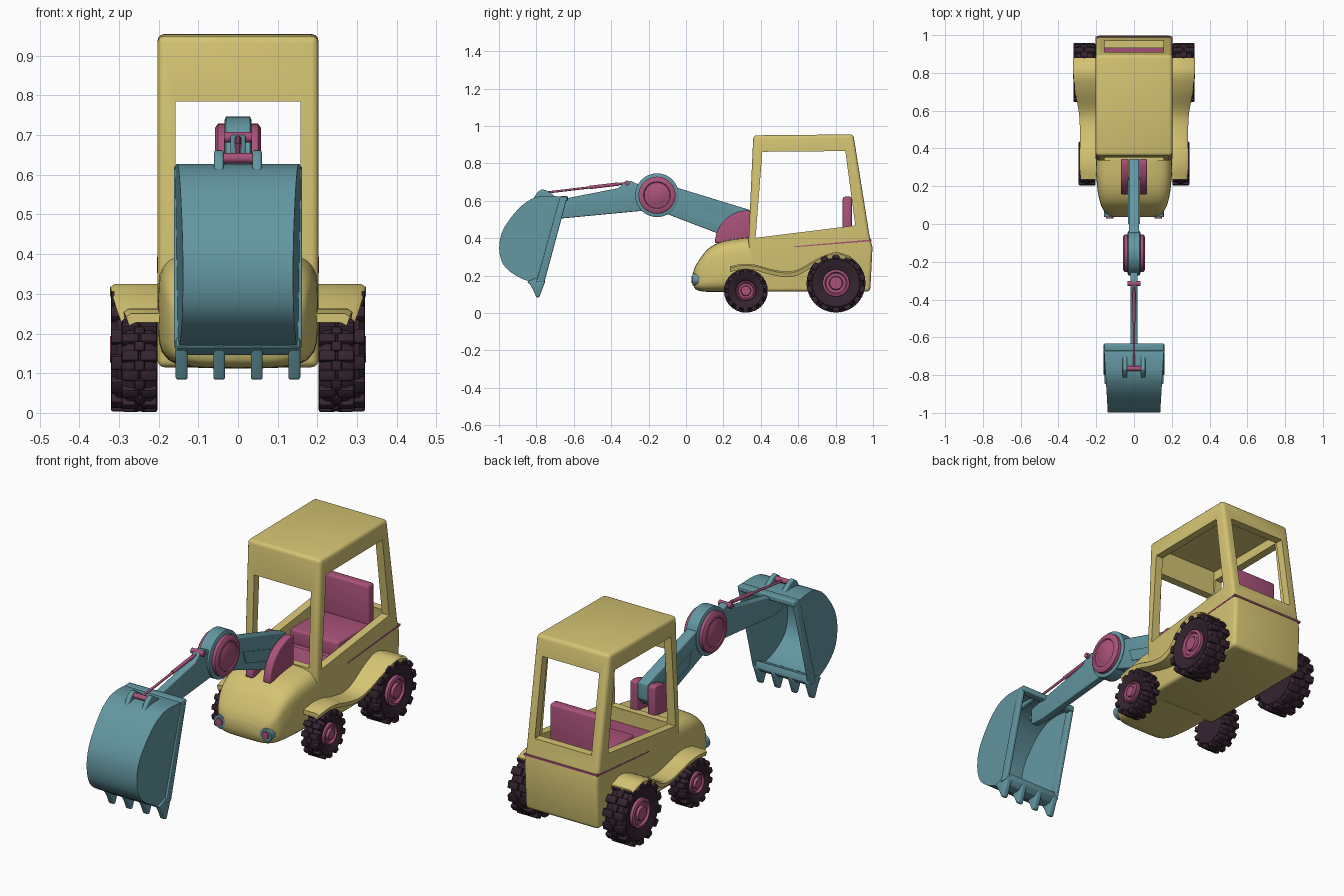
import bpy, bmesh, math
from mathutils import Vector, Matrix

if "Cube" in bpy.data.objects:
    bpy.data.objects.remove(bpy.data.objects["Cube"])

def material(name, rgb):
    m = bpy.data.materials.new(name)
    m.diffuse_color = (*rgb, 1)
    m.use_nodes = True
    m.node_tree.nodes["Principled BSDF"].inputs["Base Color"].default_value = m.diffuse_color
    return m

YELLOW = material("yellow", (0.66, 0.55, 0.17))
TEAL = material("teal", (0.125, 0.31, 0.36))
PINK = material("pink", (0.40, 0.085, 0.195))
DARK = material("dark_rubber", (0.035, 0.018, 0.030))

def bake(o):
    """Apply all modifiers of an object."""
    dg = bpy.context.evaluated_depsgraph_get()
    me = bpy.data.meshes.new_from_object(o.evaluated_get(dg))
    o.modifiers.clear()
    o.data = me

def finish(bm, name, mat, bevel=0, angle=38, segs=3):
    bmesh.ops.remove_doubles(bm, verts=bm.verts, dist=1e-5)
    bmesh.ops.recalc_face_normals(bm, faces=bm.faces)
    me = bpy.data.meshes.new(name)
    bm.to_mesh(me)
    bm.free()
    me.materials.append(mat)
    o = bpy.data.objects.new(name, me)
    bpy.context.collection.objects.link(o)
    if bevel:
        b = o.modifiers.new("bevel", 'BEVEL')
        b.width, b.segments, b.limit_method = bevel, segs, 'ANGLE'
        b.angle_limit = math.radians(35)
        bake(o)
    smooth(o, angle)
    return o

def smooth(o, angle=38):
    bpy.ops.object.select_all(action='DESELECT')
    o.select_set(True)
    bpy.context.view_layer.objects.active = o
    bpy.ops.object.shade_smooth_by_angle(angle=math.radians(angle))

def loft(name, rings, mat, caps=True, **kw):
    """Skin closed rings of points."""
    bm = bmesh.new()
    vs = [[bm.verts.new(p) for p in r] for r in rings]
    for a, b in zip(vs, vs[1:]):
        for i in range(len(a)):
            j = (i + 1) % len(a)
            bm.faces.new((a[i], a[j], b[j], b[i]))
    if caps:
        bm.faces.new(vs[0])
        bm.faces.new(vs[-1])
    return finish(bm, name, mat, **kw)

def prism(name, yz, x0, x1, mat, **kw):
    """Side profile (y, z) extruded across x."""
    return loft(name, [[(x, y, z) for y, z in yz] for x in (x0, x1)], mat, **kw)

def box(name, x0, x1, y0, y1, z0, z1, mat, **kw):
    return prism(name, [(y0, z0), (y1, z0), (y1, z1), (y0, z1)], x0, x1, mat, **kw)

def lathe(name, xr, y, z, mat, n=40, **kw):
    """Profile (x, radius) turned about an x-parallel axis."""
    ring = [(math.cos(2 * math.pi * i / n), math.sin(2 * math.pi * i / n)) for i in range(n)]
    return loft(name, [[(x, y + r * c, z + r * s) for c, s in ring] for x, r in xr], mat, **kw)

def rod(name, p, q, r, mat):
    p, q = Vector(p), Vector(q)
    bm = bmesh.new()
    m = Matrix.Translation((p + q) / 2) @ (q - p).to_track_quat('Z', 'Y').to_matrix().to_4x4()
    bmesh.ops.create_cone(bm, cap_ends=True, segments=16, radius1=r, radius2=r,
                          depth=(q - p).length, matrix=m)
    return finish(bm, name, mat)

def curve(pts, n=5):
    """Catmull-Rom smoothing of a polyline."""
    p = [Vector(v) for v in pts]
    p = [2 * p[0] - p[1]] + p + [2 * p[-1] - p[-2]]
    out = []
    for a, b, c, d in zip(p, p[1:], p[2:], p[3:]):
        for k in range(n):
            t = k / n
            out.append(0.5 * (2 * b + (c - a) * t + (2 * a - 5 * b + 4 * c - d) * t * t
                              + (3 * b - a - 3 * c + d) * t ** 3))
    return out + [p[-2]]

# Cab: beveled solid with the cavity and windows cut out
cab = prism("cab", [(.335, .115), (.335, .40), (.36, .95), (.895, .955), (.98, .42), (.997, .35),
                    (.985, .115)], -.203, .203, YELLOW, bevel=.018)
cutters = [
    prism("side_window_cutter", [(.372, .402), (.408, .862), (.852, .866), (.905, .468)], -.4, .4, YELLOW),
    prism("cavity_cutter", [(.372, .32), (.372, .40), (.40, .91), (.86, .912), (.935, .45), (.94, .37)],
          -.163, .163, YELLOW),
    box("front_window_cutter", -.157, .157, .2, .45, .408, .785, YELLOW),
    box("rear_window_cutter", -.157, .157, .8, 1.2, .472, .86, YELLOW)]
for c in cutters:
    b = cab.modifiers.new("cut", 'BOOLEAN')
    b.operation, b.object, b.solver = 'DIFFERENCE', c, 'EXACT'
bake(cab)
for c in cutters:
    bpy.data.objects.remove(c)
smooth(cab, 35)

# Hood: lofted rounded sections (y, half width, bottom, top)
def section(y, w, zb, zt, n=40, e=2 / 4.5):
    f = lambda v: math.copysign(abs(v) ** e, v)
    a = [2 * math.pi * i / n for i in range(n)]
    return [(w * f(math.cos(t)), y, (zb + zt) / 2 + (zt - zb) / 2 * f(math.sin(t))) for t in a]

hood = curve([(.036, .10, .16, .21), (.05, .14, .128, .25), (.08, .166, .117, .298), (.12, .181, .113, .345),
              (.18, .193, .112, .378), (.26, .2, .112, .396), (.365, .203, .112, .407)], 4)
hood = [(h[0], h[1], h[2], h[3]) for h in hood]
loft("hood", [section(*h) for h in hood], YELLOW, angle=60)

# Pink floor, edge stripe and seat
prism("floor", [(.36, .325), (.945, .376), (.945, .388), (.36, .337)], -.165, .165, PINK)
prism("edge_stripe", [(.58, .352), (.992, .384), (.992, .393), (.58, .357)], -.2045, .2045, PINK)
box("seat_cushion", -.135, .135, .60, .86, .345, .43, PINK, bevel=.012)
box("seat_back", -.135, .135, .838, .887, .36, .622, PINK, bevel=.012)

# Wheels
def wheel(name, s, xi, xo, y, z, r, rh):
    mid, rt = (xi + xo) / 2, r - .008
    tyre = [(xi, 0), (xi, .85 * rt), (xi + .015, .97 * rt), (mid, rt), (xo - .015, .97 * rt),
            (xo, .85 * rt), (xo - .006, .62 * rt), (xo - .02, rh * .98), (xo - .02, 0)]
    lathe(name + "_tyre", [(s * x, q) for x, q in tyre], y, z, DARK)
    bm = bmesh.new()
    count, w = 14, xo - xi
    for row, cx in enumerate((xi + .24 * w, mid, xo - .24 * w)):
        for i in range(count):
            a = 2 * math.pi * (i + .5 * (row % 2)) / count
            m = (Matrix.Translation((s * cx, y, z)) @ Matrix.Rotation(a, 4, 'X')
                 @ Matrix.Translation((0, 0, r - .014))
                 @ Matrix.Diagonal((w * (.3 if row == 1 else .48), r * .24, .028, 1)))
            bmesh.ops.create_cube(bm, size=1, matrix=m)
    finish(bm, name + "_tread", DARK, bevel=.006, segs=2)
    hub = [(xo - .03, 0), (xo - .03, rh), (xo - .004, rh), (xo, rh * .92), (xo, rh * .82), (xo - .010, rh * .74),
           (xo - .010, rh * .52), (xo + .002, rh * .46), (xo + .002, 0)]
    lathe(name + "_hub", [(s * x, q) for x, q in hub], y, z, PINK, n=32)

fender_path = curve([(.235, .250, .282), (.30, .262, .288), (.37, .258, .288), (.45, .236, .286),
                     (.54, .222, .288), (.61, .238, .295), (.71, .295, .314), (.80, .325, .322),
                     (.88, .303, .322)], 5)
for s, side in ((-1, "left"), (1, "right")):
    wheel(side + "_front_wheel", s, .203, .293, .32, .119, .117, .054)
    wheel(side + "_rear_wheel", s, .205, .32, .802, .160, .157, .072)
    # Wavy fender
    loft(side + "_fender", [[(s * .19, y, z), (s * (x - .012), y, z), (s * x, y, z - .008),
                             (s * (x - .008), y, z - .03), (s * (x - .025), y, z - .022),
                             (s * .19, y, z - .022)] for y, z, x in fender_path], YELLOW, angle=45)
    # Headlights
    rod(side + "_headlight", (s * .128, .095, .18), (s * .128, .036, .18), .032, TEAL)
    rod(side + "_headlight_lens", (s * .128, .06, .18), (s * .128, .03, .18), .019, PINK)
    # Boom bracket, a quarter-round plate
    arc = [(.335 - .18 * math.cos(t), .375 + .175 * math.sin(t))
           for t in [math.pi / 2 * i / 12 for i in range(12)]]
    prism(side + "_boom_bracket", arc + [(.325, .55), (.345, .545), (.345, .375)],
          s * .029, s * .069, PINK, bevel=.006)
    prism(side + "_boom_panel", [(.0, .585), (.02, .52), (.2, .462), (.25, .505)], s * .02, s * .031, TEAL)

# Boom, elbow joint and arm
prism("boom", [(.345, .55), (.345, .47), (.30, .425), (.18, .422), (-.09, .525), (-.155, .55),
               (-.155, .70), (-.064, .675)], -.027, .027, TEAL, bevel=.005)
prism("arm", [(-.155, .72), (-.25, .685), (-.295, .706), (-.33, .700), (-.365, .667), (-.62, .617), (-.74, .592),
              (-.74, .51), (-.66, .506), (-.25, .545), (-.155, .54)], -.019, .019, TEAL, bevel=.005)
lathe("elbow_joint", [(-.034, .108), (-.03, .117), (.03, .117), (.034, .108)], -.155, .63, TEAL)
half = [(.056, 0), (.056, .05), (.053, .054), (.053, .068), (.058, .072), (.058, .088), (.05, .099)]
lathe("elbow_cap", [(-x, r) for x, r in half] + [(x, r) for x, r in reversed(half)], -.155, .63, PINK)

# Bucket linkage
A, B = Vector((0, -.315, .695)), Vector((0, -.765, .642))
rod("link_rod", A, B, .006, PINK)
rod("link_sleeve", A.lerp(B, .1), A.lerp(B, .45), .009, PINK)
for nm, p, w in (("arm_pin", A, .035), ("bucket_pin", B, .05)):
    rod(nm, p - Vector((w, 0, 0)), p + Vector((w, 0, 0)), .013, PINK)

# Bucket: curved shell with flat sides, open toward the cab
prof = curve([(-.64, .612), (-.72, .622), (-.80, .615), (-.87, .575), (-.93, .51), (-.975, .44), (-.993, .37),
              (-.988, .30), (-.96, .245), (-.90, .2), (-.84, .175), (-.77, .165)], 3)
hw = lambda y: .152 + .06 * (y + .70)
bm = bmesh.new()
L, R = [[bm.verts.new((s * hw(p.x), p.x, p.y)) for p in prof] for s in (-1, 1)]
for i in range(len(prof) - 1):
    bm.faces.new((L[i], L[i + 1], R[i + 1], R[i]))
bm.faces.new(L)
bm.faces.new(R)
bucket = finish(bm, "bucket", TEAL)
sol = bucket.modifiers.new("shell", 'SOLIDIFY')
sol.thickness, sol.offset = .013, 0
bake(bucket)
smooth(bucket)

# Bucket rim, ears and teeth
box("bucket_top_lip", -.158, .158, -.672, -.632, .598, .626, TEAL, bevel=.006)
prism("bucket_cutting_edge", [(-.85, .165), (-.76, .205), (-.752, .172), (-.775, .148), (-.82, .145)],
      -.156, .156, TEAL, bevel=.005)
for s, side in ((-1, "left"), (1, "right")):
    prism(side + "_bucket_rim", [(-.634, .622), (-.672, .622), (-.80, .165), (-.757, .165)],
          s * .142, s * .161, TEAL, bevel=.004)
    prism(side + "_bucket_ear", [(-.83, .59), (-.795, .645), (-.77, .663), (-.745, .655), (-.68, .61)],
          s * .036, s * .06, TEAL, bevel=.006)
for i in range(4):
    x = -.142 + i * .142 * 2 / 3
    prism(f"bucket_tooth_{i + 1}", [(-.845, .17), (-.765, .2), (-.752, .17), (-.785, .084), (-.80, .084),
                                    (-.82, .13)], x - .015, x + .015, TEAL, bevel=.006)
